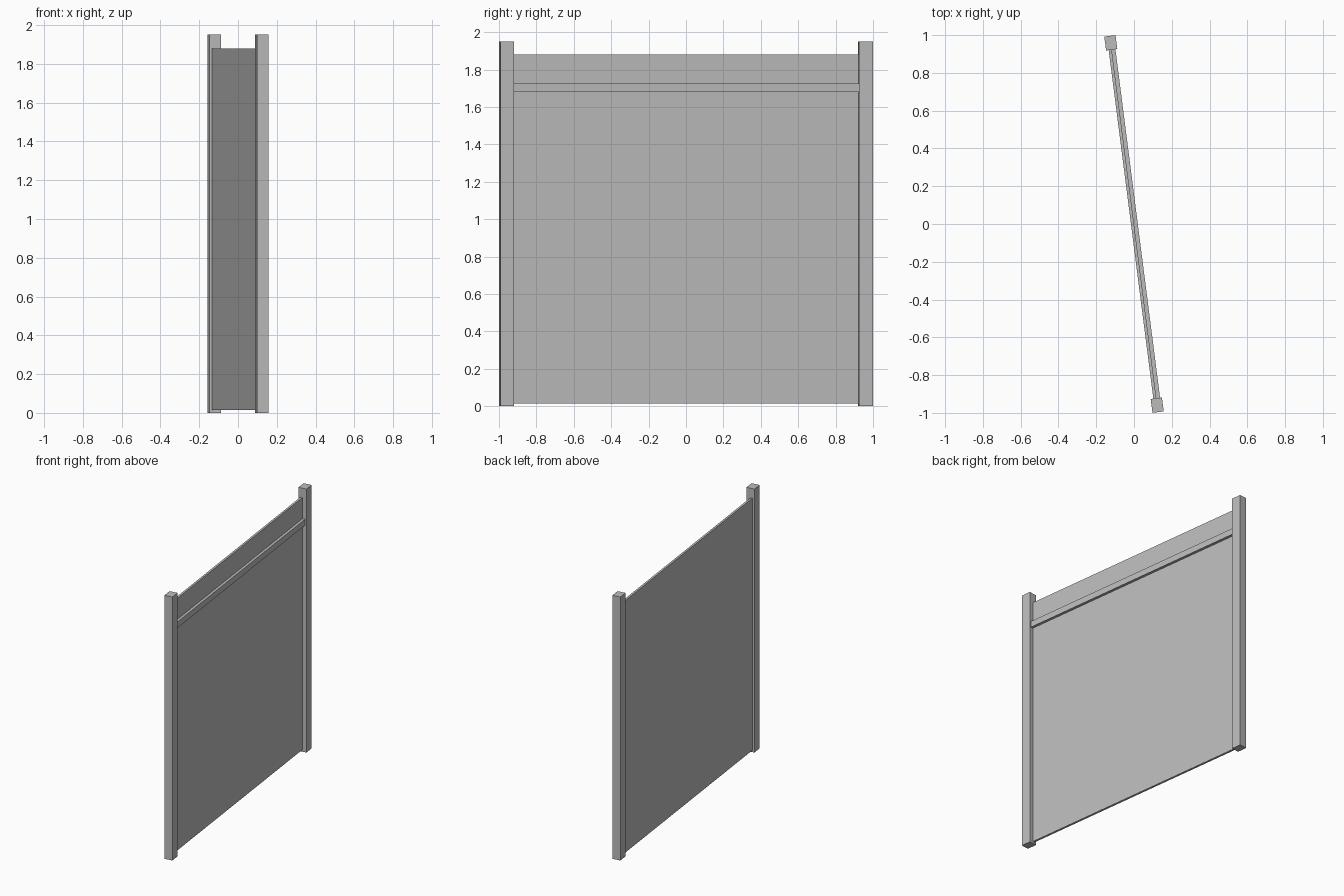
import bpy, math
from mathutils import Matrix

cube = bpy.data.objects.get("Cube")
if cube:
    bpy.data.objects.remove(cube, do_unlink=True)

grey = bpy.data.materials.new("plain_grey")
grey.use_nodes = True
colour = (0.5, 0.5, 0.5, 1)
grey.diffuse_color = colour
grey.node_tree.nodes["Principled BSDF"].inputs["Base Color"].default_value = colour

TURN = Matrix.Rotation(math.radians(7.3), 4, 'Z')
POST_Y = 0.967
POST_DEPTH = 0.074
INNER = POST_Y - POST_DEPTH / 2


def box(name, low, high):
    """Box between two corners, turned with the whole fence."""
    bpy.ops.mesh.primitive_cube_add(size=1)
    ob = bpy.context.object
    ob.name = name
    size = [b - a for a, b in zip(low, high)]
    mid = [(a + b) / 2 for a, b in zip(low, high)]
    ob.data.transform(TURN @ Matrix.Translation(mid) @ Matrix.Diagonal((*size, 1)))
    ob.data.materials.append(grey)
    return ob


# Square end posts
for name, side in (("front_post", -1), ("back_post", 1)):
    y = side * POST_Y
    box(name, (-0.03, y - POST_DEPTH / 2, 0), (0.03, y + POST_DEPTH / 2, 1.95))

# Thin infill sheet, held just above the ground
box("panel", (-0.016, -INNER, 0.015), (0.0, INNER, 1.88))

# Cross rail on the right face of the sheet
box("rail", (0.0, -INNER, 1.68), (0.02, INNER, 1.725))
